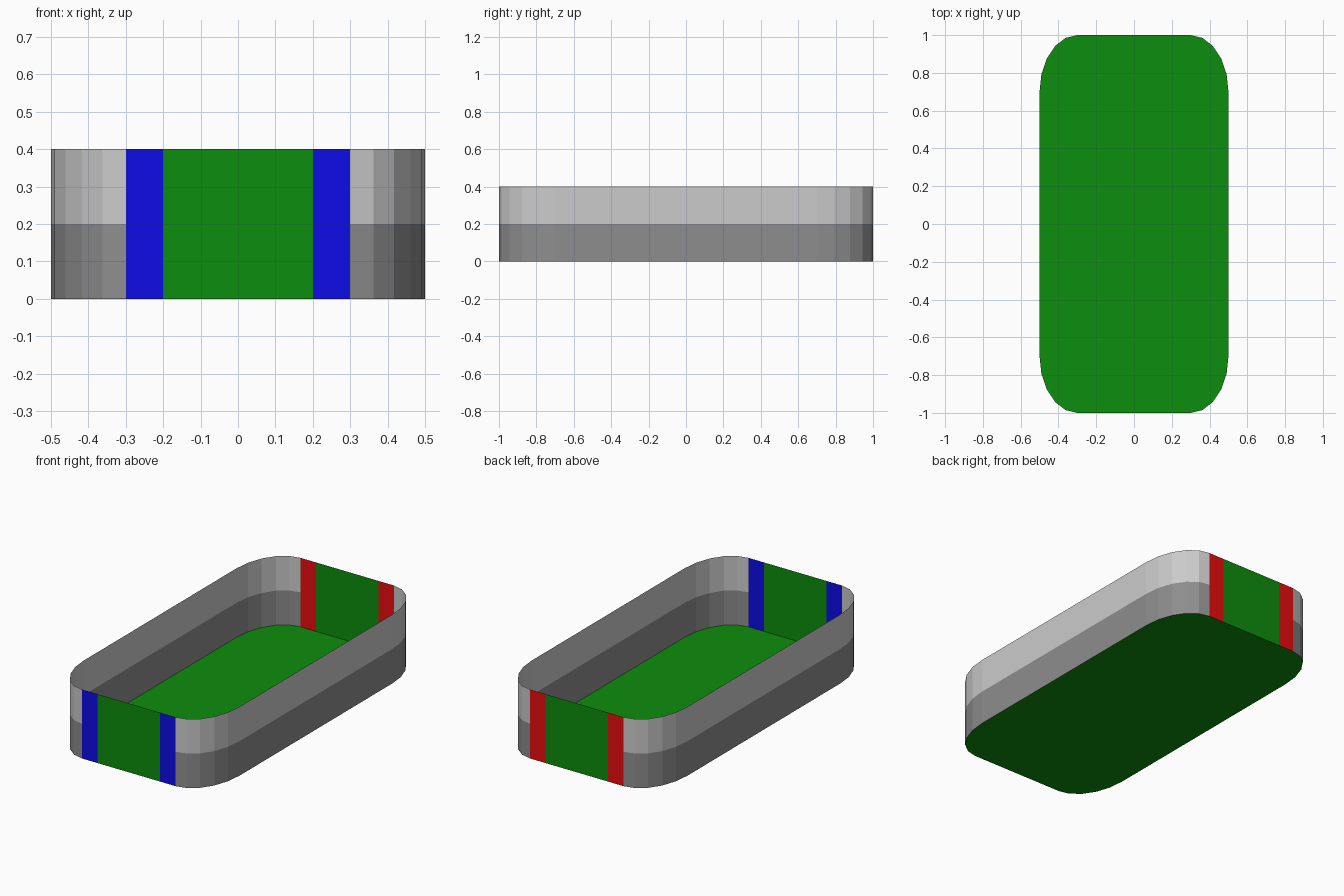
import bpy
import math

if "Cube" in bpy.data.objects:
    bpy.data.objects.remove(bpy.data.objects["Cube"])


def material(name, rgb):
    m = bpy.data.materials.new(name)
    m.diffuse_color = (*rgb, 1)
    m.use_nodes = True
    m.node_tree.nodes["Principled BSDF"].inputs["Base Color"].default_value = m.diffuse_color
    return m


GREEN = material("green", (0.004, 0.27, 0.004))
BLUE = material("blue", (0.004, 0.004, 0.8))
RED = material("red", (0.8, 0.004, 0.004))
LIGHT = material("light_grey", (0.51, 0.51, 0.51))
DARK = material("dark_grey", (0.27, 0.27, 0.27))

HEIGHT = 0.4


def make(name, verts, faces, mat):
    mesh = bpy.data.meshes.new(name)
    mesh.from_pydata(verts, [], faces)
    mesh.materials.append(mat)
    obj = bpy.data.objects.new(name, mesh)
    bpy.context.collection.objects.link(obj)
    return obj


def strip(name, path, z0, z1, mat):
    """Thin upright wall that follows a plan path, outside on its right."""
    n = len(path)
    verts = [(x, y, z) for z in (z0, z1) for x, y in path]
    faces = [(i, i + 1, n + i + 1, n + i) for i in range(n - 1)]
    return make(name, verts, faces, mat)


# Plan of the right side: front corner, straight run, back corner
angles = [math.radians(18 * i) for i in range(6)]
front = [(0.3 + 0.2 * math.sin(a), -0.7 - 0.3 * math.cos(a)) for a in angles]
right = front + [(x, -y) for x, y in reversed(front)]
left = [(-x, -y) for x, y in right]

# Floor
outline = right + left
make("floor", [(x, y, 0) for x, y in outline], [tuple(range(len(outline)))], GREEN)

# Two-tone side walls
for side, path in (("right", right), ("left", left)):
    strip(side + "_wall_lower", path, 0, HEIGHT / 2, DARK)
    strip(side + "_wall_upper", path, HEIGHT / 2, HEIGHT, LIGHT)

# End panels with coloured stripes: s flips the front end to the back
for end, s, colour in (("front", 1, BLUE), ("back", -1, RED)):
    for part, x0, x1, mat in (("stripe_a", -0.3, -0.2, colour),
                              ("panel", -0.2, 0.2, GREEN),
                              ("stripe_b", 0.2, 0.3, colour)):
        strip(f"{end}_{part}", [(s * x0, -s), (s * x1, -s)], 0, HEIGHT, mat)
